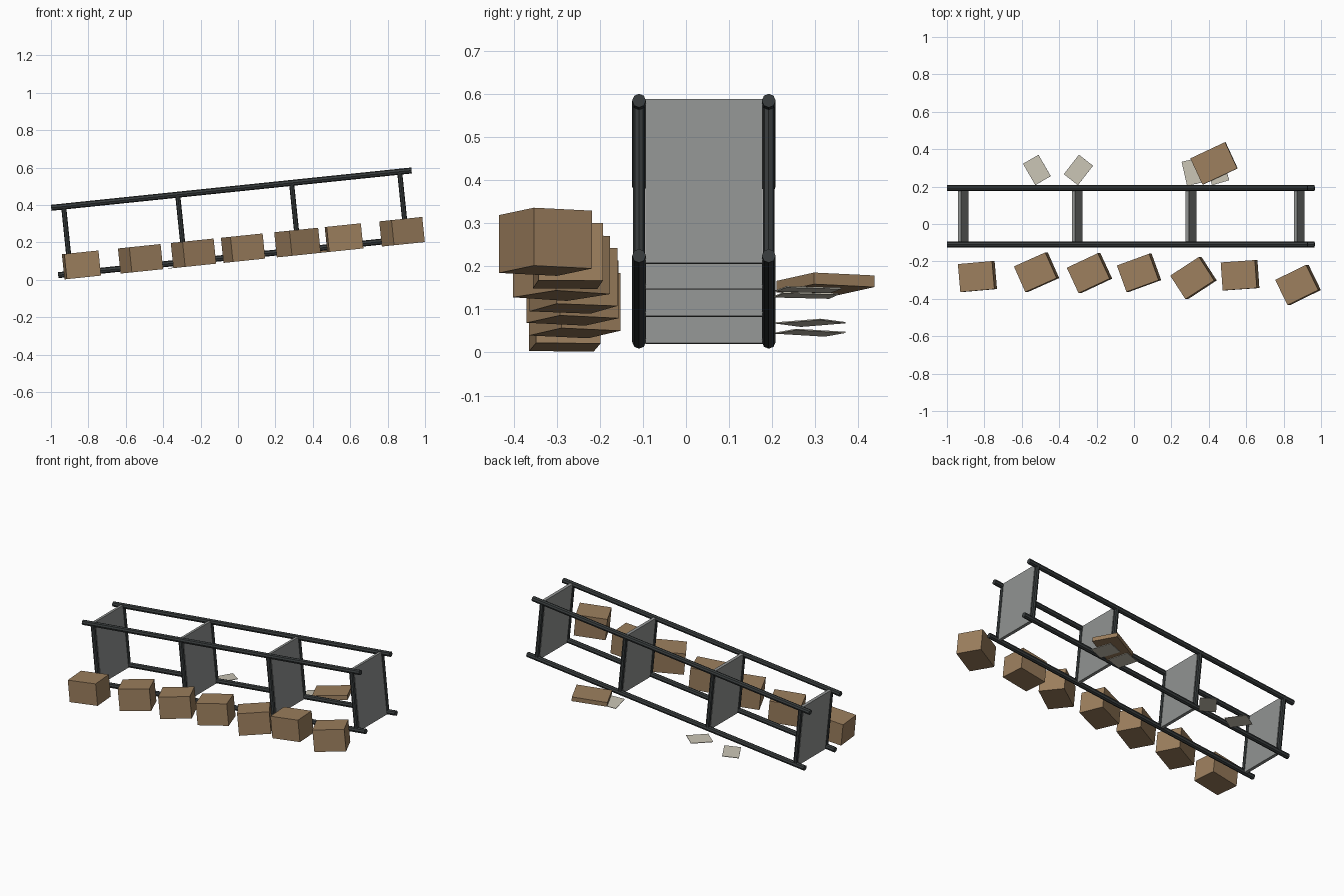
import bpy, bmesh, math
from mathutils import Matrix

if "Cube" in bpy.data.objects:
    bpy.data.objects.remove(bpy.data.objects["Cube"])

# Everything sits on one plane, which slopes up towards +x
TILT = math.atan(0.1036)
SLOPE = Matrix.Translation((0, 0, 0.098)) @ Matrix.Rotation(-TILT, 4, 'Y')


def material(name, rgb):
    m = bpy.data.materials.new(name)
    m.diffuse_color = (*rgb, 1)
    m.use_nodes = True
    m.node_tree.nodes["Principled BSDF"].inputs["Base Color"].default_value = m.diffuse_color
    return m


CARD = material("cardboard_brown", (0.33, 0.21, 0.11))
METAL = material("dark_metal", (0.040, 0.046, 0.047))
PANEL = material("panel_grey", (0.28, 0.29, 0.285))
PAPER = material("paper_cream", (0.58, 0.55, 0.46))


def finish(bm, name, mat, matrix):
    me = bpy.data.meshes.new(name)
    bm.to_mesh(me)
    bm.free()
    me.materials.append(mat)
    ob = bpy.data.objects.new(name, me)
    ob.matrix_world = SLOPE @ matrix
    bpy.context.collection.objects.link(ob)
    return ob


def box(name, mat, size, loc, yaw=0):
    bm = bmesh.new()
    bmesh.ops.create_cube(bm, size=1)
    bmesh.ops.scale(bm, vec=size, verts=bm.verts)
    return finish(bm, name, mat, Matrix.Translation(loc)
                  @ Matrix.Rotation(math.radians(yaw), 4, 'Z'))


def rod(name, radius, length, loc, axis):
    bm = bmesh.new()
    bmesh.ops.create_cone(bm, cap_ends=True, segments=8, radius1=radius,
                          radius2=radius, depth=length)
    turn = (Matrix.Rotation(math.pi / 2, 4, 'Y') if axis == 'X'
            else Matrix.Identity(4))
    return finish(bm, name, METAL, Matrix.Translation(loc) @ turn)


def along(x, w):
    """Position along the slope for a world x at height w above it."""
    return (x + w * math.sin(TILT)) / math.cos(TILT)


RAIL_Y = (-0.109, 0.192)
LOW, HIGH = 0.026, 0.388

# Four long rails
for y, side in zip(RAIL_Y, ("front", "back")):
    for w, level in ((LOW, "lower"), (HIGH, "upper")):
        rod(f"{level}_{side}_rail", 0.016, 1.937, (0.0045, y, w), 'X')

# Four dividing panels with a post at each side
for i, u in enumerate((-0.897, -0.284, 0.328, 0.909)):
    box(f"divider_panel_{i + 1}", PANEL, (0.018, 0.272, 0.382),
        (u, 0.0415, 0.206))
    for y, side in zip(RAIL_Y, ("front", "back")):
        rod(f"{side}_post_{i + 1}", 0.0135, HIGH - LOW,
            (u, y, (LOW + HIGH) / 2), 'Z')

# Row of cartons in front: x, y, yaw
W, D, H = 0.184, 0.150, 0.135
CARTONS = ((-0.837, -0.281, 5), (-0.521, -0.258, 24), (-0.238, -0.263, 25),
           (0.027, -0.261, 20), (0.318, -0.289, 33), (0.567, -0.274, 4),
           (0.877, -0.326, 26))
for i, (x, y, yaw) in enumerate(CARTONS):
    box(f"carton_{i + 1}", CARD, (W, D, H), (along(x, H / 2), y, H / 2), yaw)

# Flattened carton behind
box("flat_carton", CARD, (0.206, 0.155, 0.027),
    (along(0.428, 0.015), 0.324, 0.0165), 25)

# Loose paper sheets behind: x, y, yaw
SHEETS = ((-0.519, 0.289, 30), (-0.297, 0.289, -38),
          (0.316, 0.279, 13), (0.445, 0.284, 16))
for i, (x, y, yaw) in enumerate(SHEETS):
    box(f"paper_sheet_{i + 1}", PAPER, (0.096, 0.132, 0.003),
        (along(x, 0), y, 0.0015), yaw)
